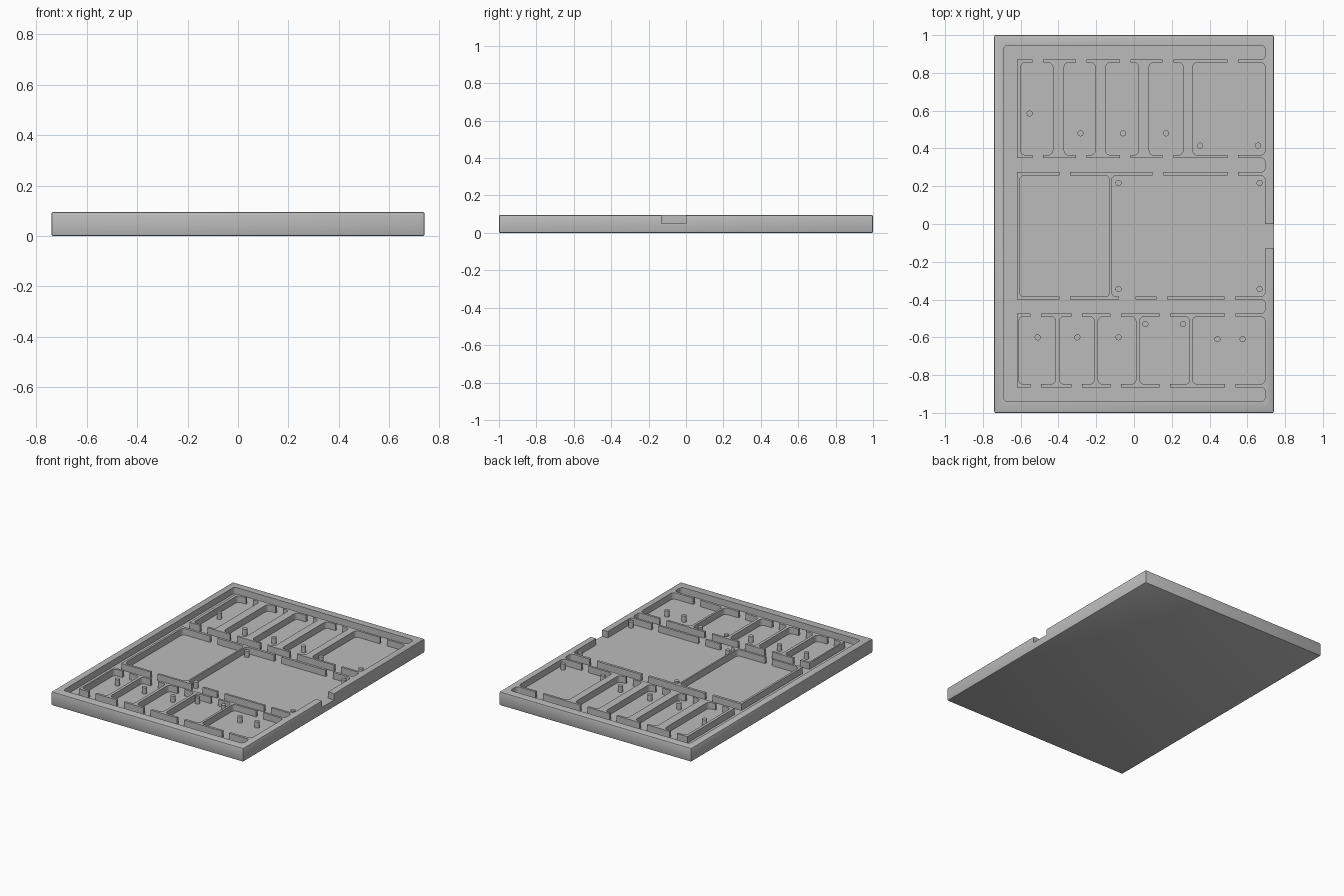
import bpy
import bmesh
import math

if "Cube" in bpy.data.objects:
    bpy.data.objects.remove(bpy.data.objects["Cube"])

HEIGHT = 0.095
FLOOR = 0.05
LEFT, RIGHT = -0.69, 0.694

grey = bpy.data.materials.new("light grey plastic")
grey.use_nodes = True
colour = (0.5, 0.5, 0.5, 1)
grey.diffuse_color = colour
grey.node_tree.nodes["Principled BSDF"].inputs["Base Color"].default_value = colour


def make_object(name, bm):
    mesh = bpy.data.meshes.new(name)
    bmesh.ops.recalc_face_normals(bm, faces=bm.faces)
    bm.to_mesh(mesh)
    bm.free()
    mesh.materials.append(grey)
    obj = bpy.data.objects.new(name, mesh)
    bpy.context.collection.objects.link(obj)
    return obj


def activate(obj):
    bpy.ops.object.select_all(action='DESELECT')
    obj.select_set(True)
    bpy.context.view_layer.objects.active = obj


def rounded_block(name, x0, x1, y0, y1, z0, z1, radius=0.0, steps=5):
    """Extrude a rectangle whose four corners are rounded."""
    bm = bmesh.new()
    corners = [(x1 - radius, y1 - radius), (x0 + radius, y1 - radius),
               (x0 + radius, y0 + radius), (x1 - radius, y0 + radius)]
    ring = []
    for i, (cx, cy) in enumerate(corners):
        for k in range(steps + 1 if radius else 1):
            a = math.pi / 2 * (i + k / steps)
            ring.append(bm.verts.new((cx + radius * math.cos(a),
                                      cy + radius * math.sin(a), z0)))
    face = bm.faces.new(ring)
    top = bmesh.ops.extrude_face_region(bm, geom=[face])["geom"]
    bmesh.ops.translate(bm, vec=(0, 0, z1 - z0),
                        verts=[v for v in top if isinstance(v, bmesh.types.BMVert)])
    return make_object(name, bm)


# Solid tray with softened outer edges
tray = rounded_block("tray", -0.74, 0.74, -1, 1, 0, HEIGHT)
activate(tray)
bevel = tray.modifiers.new("soft_edges", 'BEVEL')
bevel.width = 0.007
bevel.segments = 2
bpy.ops.object.modifier_apply(modifier=bevel.name)


def carve(x0, x1, y0, y1, radius=0.0):
    """Sink a recess down to the tray floor."""
    cutter = rounded_block("recess_cutter", x0, x1, y0, y1, FLOOR, HEIGHT * 2, radius)
    cutter.hide_render = True
    activate(tray)
    cut = tray.modifiers.new("recess", 'BOOLEAN')
    cut.operation = 'DIFFERENCE'
    cut.solver = 'EXACT'
    cut.object = cutter
    bpy.ops.object.modifier_apply(modifier=cut.name)
    bpy.data.objects.remove(cutter)


# Cable channels: one down the side, four across
carve(LEFT, -0.62, -0.9, 0.9)
for x0, y0, y1 in [(LEFT, 0.87, 0.945), (-0.66, 0.275, 0.35),
                   (-0.66, -0.475, -0.4), (LEFT, -0.94, -0.865)]:
    carve(x0, RIGHT, y0, y1, 0.022)

# Pockets in three rows: vertical span, then the horizontal spans
rows = [
    (0.365, 0.855, [(-0.6, -0.43), (-0.37, -0.205), (-0.15, 0.025),
                    (0.08, 0.26), (0.31, RIGHT)]),
    (-0.385, 0.257, [(-0.605, -0.129), (-0.118, RIGHT)]),
    (-0.848, -0.49, [(-0.61, -0.415), (-0.395, -0.21), (-0.19, 0.01),
                     (0.03, 0.295), (0.31, RIGHT)]),
]
for y0, y1, spans in rows:
    for x0, x1 in spans:
        carve(x0, x1, y0, y1, 0.025)

# Cable gaps through the walls between channels and pockets
upper = [-0.51, -0.28, -0.047, 0.18, 0.523]
lower = [-0.52, -0.302, -0.096, 0.162, 0.51]
walls = [(0.863, upper), (0.358, upper), (0.266, [-0.367, 0.127, 0.523]),
         (-0.393, [-0.367, -0.052, -0.02, 0.147, 0.508]),
         (-0.483, lower), (-0.857, lower)]
for y, gaps in walls:
    for x in gaps:
        carve(x - 0.028, x + 0.028, y - 0.02, y + 0.02)

# Cable exit through the rim
carve(0.65, 0.8, -0.13, 0)

activate(tray)
bpy.ops.object.shade_smooth_by_angle(angle=math.radians(30))

# Locating pins standing on the pocket floors, grouped by row height
pins = [(0.585, [-0.553]), (0.48, [-0.283, -0.058, 0.17]), (0.415, [0.35, 0.657]),
        (0.218, [-0.082, 0.665]), (-0.345, [-0.082, 0.665]),
        (-0.6, [-0.51, -0.3, -0.082]), (-0.53, [0.06, 0.26]),
        (-0.61, [0.442, 0.575])]
for y, places in pins:
    for x in places:
        bm = bmesh.new()
        bmesh.ops.create_cone(bm, cap_ends=True, segments=20, radius1=0.016,
                              radius2=0.016, depth=HEIGHT - FLOOR)
        bmesh.ops.translate(bm, verts=bm.verts, vec=(x, y, (HEIGHT + FLOOR) / 2 - 0.002))
        pin = make_object("locating_pin", bm)
        activate(pin)
        bpy.ops.object.shade_smooth_by_angle(angle=math.radians(30))
